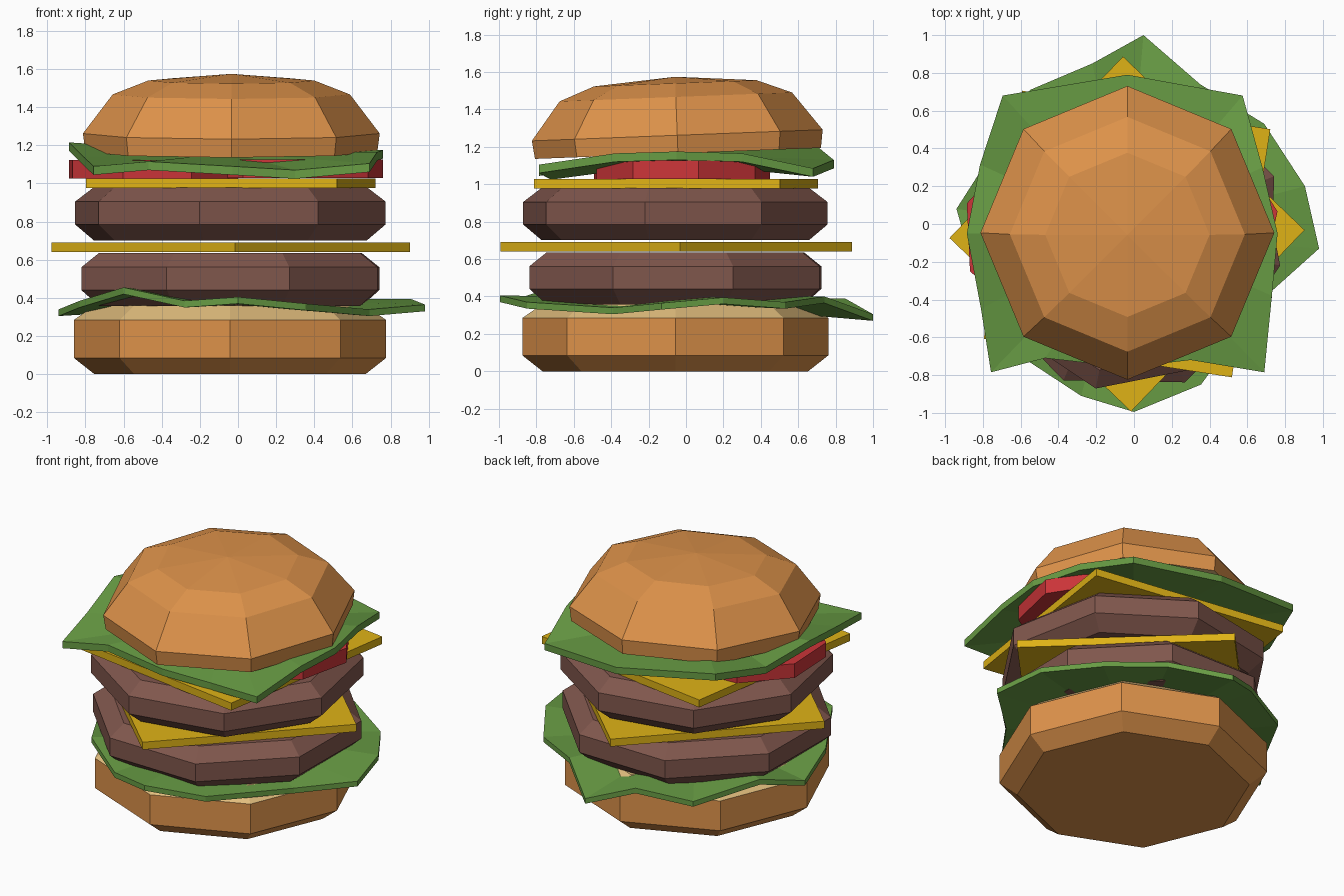
import bpy, bmesh, math
from mathutils import Matrix

if "Cube" in bpy.data.objects:
    bpy.data.objects.remove(bpy.data.objects["Cube"])


def material(name, rgb):
    m = bpy.data.materials.new(name)
    m.diffuse_color = (*rgb, 1)
    m.use_nodes = True
    m.node_tree.nodes["Principled BSDF"].inputs["Base Color"].default_value = m.diffuse_color
    return m


BUN = material("toasted_bun", (0.73, 0.29, 0.069))
CRUMB = material("bun_crumb", (0.76, 0.51, 0.205))
MEAT = material("meat_brown", (0.216, 0.094, 0.073))
CHEESE = material("cheese_yellow", (0.74, 0.45, 0.008))
TOMATO = material("tomato_red", (0.60, 0.035, 0.04))
LETTUCE = material("lettuce_green", (0.138, 0.333, 0.058))


def finish(name, bm, mats):
    bmesh.ops.recalc_face_normals(bm, faces=bm.faces)
    me = bpy.data.meshes.new(name)
    bm.to_mesh(me)
    bm.free()
    for m in mats:
        me.materials.append(m)
    ob = bpy.data.objects.new(name, me)
    bpy.context.collection.objects.link(ob)
    return ob


def stack(name, profile, sides, angle, centre, mats, crumb=None, apex=None, tilt=0):
    """Faceted solid of rings (radius, z); crumb(z) picks the second colour."""
    bm = bmesh.new()
    rings = []
    for r, z in profile:
        ring = []
        for k in range(sides):
            a = math.radians(angle) + 2 * math.pi * k / sides
            ring.append(bm.verts.new((r * math.cos(a), r * math.sin(a), z)))
        rings.append(ring)
    for lo, hi in zip(rings, rings[1:]):
        for i in range(sides):
            j = (i + 1) % sides
            bm.faces.new((lo[i], lo[j], hi[j], hi[i]))
    bm.faces.new(rings[0][::-1])
    if apex is None:
        bm.faces.new(rings[-1])
    else:
        tip = bm.verts.new((0, 0, apex))
        for i in range(sides):
            bm.faces.new((rings[-1][i], rings[-1][(i + 1) % sides], tip))
    if crumb:
        for f in bm.faces:
            f.material_index = int(crumb(f.calc_center_median().z))
    pivot = Matrix.Translation((0, 0, profile[0][1]))
    rot = pivot @ Matrix.Rotation(math.radians(tilt), 4, 'X') @ pivot.inverted()
    bm.transform(Matrix.Translation((*centre, 0)) @ rot)
    return finish(name, bm, mats)


def leaf(name, outline, centre, thick):
    """Wavy leaf: a fan of triangles with thickness."""
    bm = bmesh.new()
    layers = []
    for d in (0, -thick):
        c = bm.verts.new((centre[0], centre[1], centre[2] + d))
        layers.append((c, [bm.verts.new((x, y, z + d)) for x, y, z in outline]))
    n = len(outline)
    (ct, top), (cb, bot) = layers
    for i in range(n):
        j = (i + 1) % n
        bm.faces.new((top[i], top[j], ct))
        bm.faces.new((bot[j], bot[i], cb))
        bm.faces.new((bot[i], bot[j], top[j], top[i]))
    return finish(name, bm, [LETTUCE])


# Bottom bun with pale cut side
stack("bottom_bun", [(0.71, 0), (0.818, 0.085), (0.818, 0.285), (0.71, 0.36)],
      8, 0, (-0.042, -0.057), [BUN, CRUMB], crumb=lambda z: z > 0.3)

# Lower lettuce
leaf("lower_lettuce", [
    (0.05, 1.0, 0.305), (-0.22, 0.85, 0.39), (-0.55, 0.71, 0.335),
    (-0.78, 0.33, 0.40), (-0.94, 0.08, 0.34), (-0.83, -0.3, 0.385),
    (-0.6, -0.70, 0.455), (-0.28, -0.91, 0.385), (0.0, -0.995, 0.405),
    (0.355, -0.85, 0.37), (0.69, -0.39, 0.34), (0.98, -0.13, 0.365),
    (0.905, 0.20, 0.395), (0.69, 0.53, 0.37), (0.35, 0.74, 0.40)],
    (-0.04, -0.05, 0.395), 0.035)

# Patties
for name, z, r, ang in (("lower_patty", 0.358, 0.84, 21.6), ("upper_patty", 0.702, 0.83, 33.7)):
    stack(name, [(r - 0.1, z), (r, z + 0.083), (r, z + 0.203), (r - 0.1, z + 0.278)],
          8, ang, (-0.04, -0.057), [MEAT])

# Cheese slices
for name, z, ang in (("lower_cheese", 0.64, 1.3), ("upper_cheese", 0.977, 36.2)):
    stack(name, [(0.94, z), (0.94, z + 0.05)], 4, ang, (-0.037, -0.053), [CHEESE])

# Tomato slices, side by side
stack("right_tomato", [(0.47, 1.028), (0.47, 1.126)], 8, 10, (0.297, -0.015), [TOMATO])
stack("left_tomato", [(0.47, 1.027), (0.47, 1.122)], 8, 25.2, (-0.443, -0.05), [TOMATO])

# Upper lettuce
leaf("upper_lettuce", [
    (-0.035, 0.79, 1.13), (-0.695, 0.68, 1.22), (-0.815, 0.315, 1.16),
    (-0.885, -0.05, 1.215), (-0.81, -0.45, 1.14), (-0.757, -0.785, 1.09),
    (-0.47, -0.71, 1.115), (-0.03, -0.76, 1.09), (0.3, -0.72, 1.07),
    (0.69, -0.785, 1.105), (0.73, -0.38, 1.165), (0.76, -0.05, 1.175),
    (0.68, 0.3, 1.165), (0.575, 0.68, 1.085)],
    (-0.04, -0.04, 1.16), 0.045)

# Domed top bun, slightly tilted
stack("top_bun", [(0.765, 1.165), (0.778, 1.262), (0.622, 1.467), (0.435, 1.54)],
      8, 0, (-0.035, -0.043), [BUN, CRUMB], crumb=lambda z: z < 1.17,
      apex=1.575, tilt=2.2)
